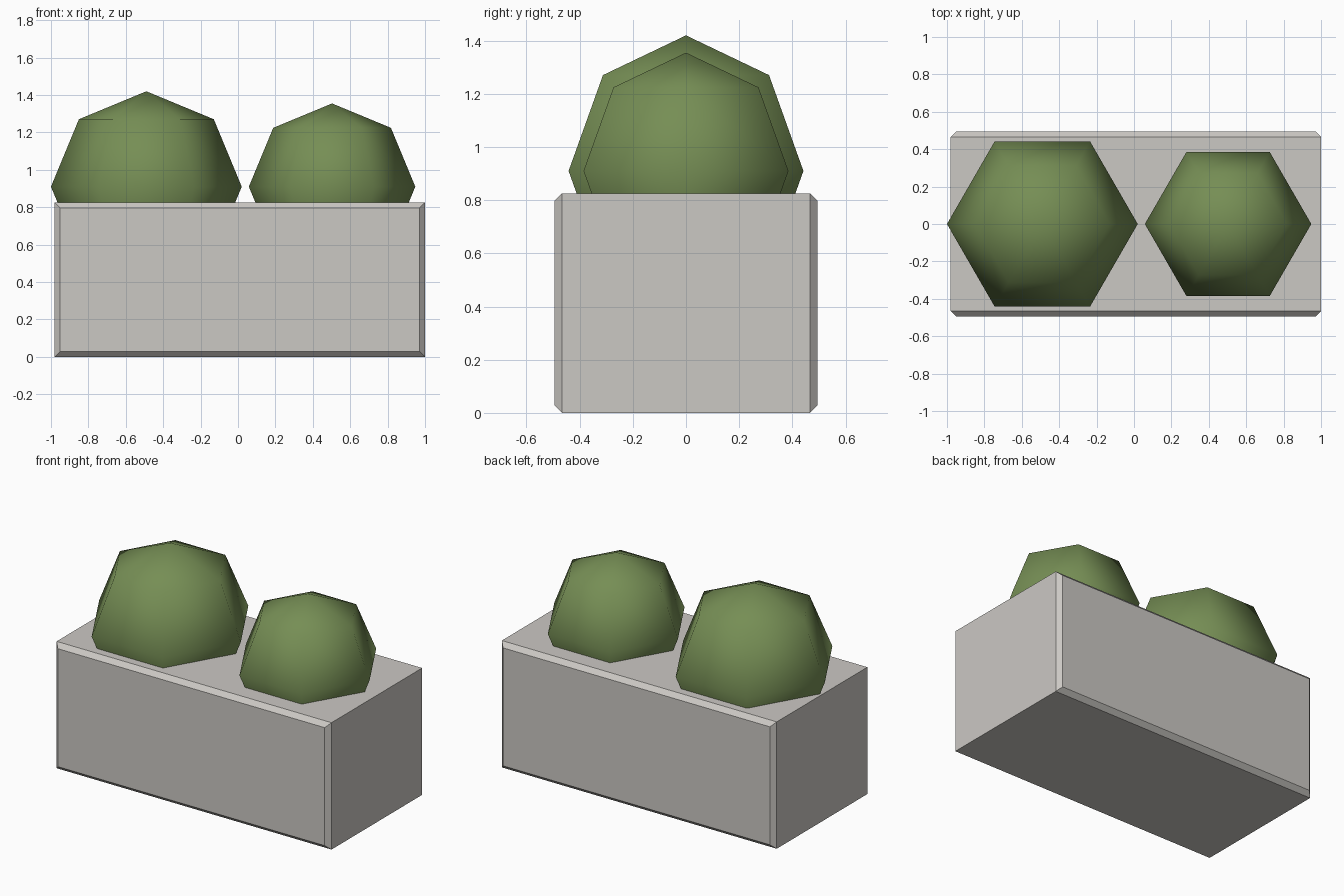
import bpy
import bmesh
from math import radians
from mathutils import Matrix, Vector

cube = bpy.data.objects.get("Cube")
if cube:
    bpy.data.objects.remove(cube, do_unlink=True)


def make_material(name, rgb):
    mat = bpy.data.materials.new(name)
    mat.use_nodes = True
    mat.diffuse_color = (*rgb, 1)
    mat.node_tree.nodes["Principled BSDF"].inputs["Base Color"].default_value = (*rgb, 1)
    return mat


def make_object(name, bm, mat, location):
    mesh = bpy.data.meshes.new(name)
    bm.to_mesh(mesh)
    bm.free()
    mesh.materials.append(mat)
    obj = bpy.data.objects.new(name, mesh)
    obj.location = location
    bpy.context.collection.objects.link(obj)
    return obj


stone = make_material("pale stone", (0.6, 0.58, 0.55))
leaf = make_material("leaf green", (0.18, 0.27, 0.09))

# Planter block, with only the rims of its front and back faces chamfered
size = Vector((1.98, 0.99, 0.826))
bm = bmesh.new()
bmesh.ops.create_cube(bm, size=1, matrix=Matrix.Diagonal((*size, 1)))
rims = [e for e in bm.edges if abs(e.verts[0].co.y - e.verts[1].co.y) < 0.001]
bmesh.ops.bevel(bm, geom=rims, offset=0.029, segments=1, affect='EDGES')
make_object("planter_block", bm, stone, (0.01, 0, size.z / 2))


# Low-poly round bushes, with corners pointing along x
def make_bush(name, x, radius):
    bm = bmesh.new()
    bmesh.ops.create_uvsphere(bm, u_segments=6, v_segments=4, radius=radius,
                              matrix=Matrix.Rotation(radians(90), 4, 'Z'))
    # Turn a corner onto the x axis whichever way the sphere starts
    if max(v.co.x for v in bm.verts) < radius * 0.95:
        bmesh.ops.rotate(bm, verts=bm.verts, matrix=Matrix.Rotation(radians(90), 3, 'Z'))
    for face in bm.faces:
        face.smooth = True
    make_object(name, bm, leaf, (x, 0, 0.91))


make_bush("large_bush", -0.49, 0.51)
make_bush("small_bush", 0.503, 0.445)
